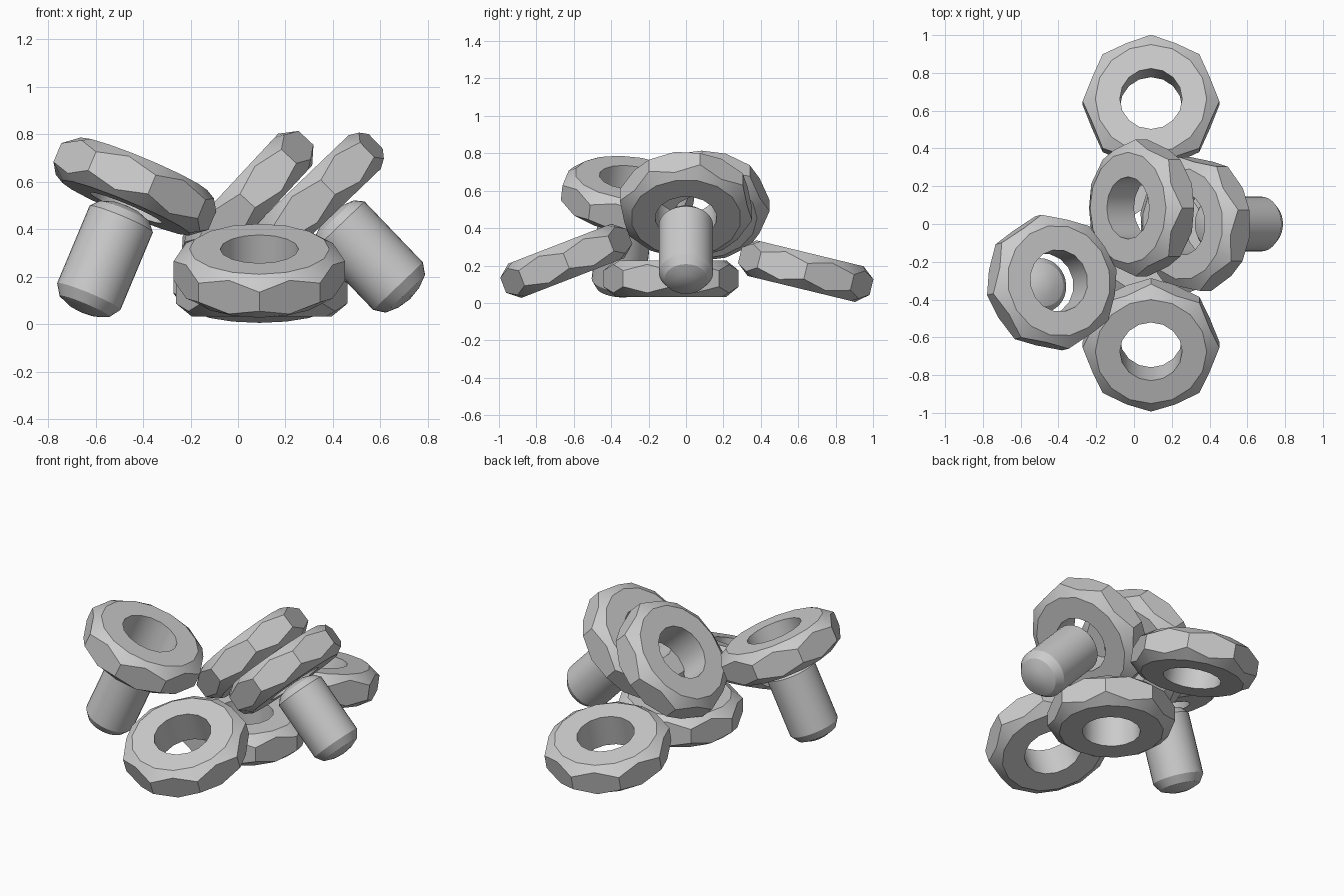
import bpy, bmesh
from math import sin, cos, pi, radians
from mathutils import Vector, Matrix

if "Cube" in bpy.data.objects:
    bpy.data.objects.remove(bpy.data.objects["Cube"])

H = 0.098  # half thickness of a nut


def ring(bm, r, z, n, r_mid=None, z_mid=None):
    """Ring of n verts; odd ones may use their own radius and height."""
    out = []
    for i in range(n):
        a = 2 * pi * i / n
        rr = r_mid if (i % 2 and r_mid) else r
        zz = z_mid if (i % 2 and r_mid) else z
        out.append(bm.verts.new((rr * cos(a), rr * sin(a), zz)))
    return out


def bridge(bm, a, b):
    n = len(a)
    for i in range(n):
        j = (i + 1) % n
        bm.faces.new((a[i], a[j], b[j], b[i]))


def finish(bm, name, centre, axis, spin):
    bmesh.ops.recalc_face_normals(bm, faces=bm.faces)
    me = bpy.data.meshes.new(name)
    bm.to_mesh(me)
    bm.free()
    ob = bpy.data.objects.new(name, me)
    bpy.context.collection.objects.link(ob)
    # frame: local z along the axis, local y kept close to world y
    z = Vector(axis).normalized()
    x = Vector((0, 1, 0)).cross(z).normalized()
    y = z.cross(x)
    rot = Matrix((x, y, z)).transposed().to_4x4()
    ob.matrix_world = (Matrix.Translation(centre) @ rot
                       @ Matrix.Rotation(radians(spin), 4, 'Z'))
    bpy.ops.object.select_all(action='DESELECT')
    ob.select_set(True)
    bpy.context.view_layer.objects.active = ob
    bpy.ops.object.shade_smooth_by_angle(angle=radians(28))
    return ob


def nut(name, centre, axis, spin=0):
    # octagonal body, chamfer dipping at the corners, round hole
    bm = bmesh.new()
    n, r = 16, 0.362
    mid = r * cos(pi / 8)
    loops = [
        ring(bm, 0.165, -H, n),
        ring(bm, 0.295, -H, n),
        ring(bm, r, -H + 0.055, n, mid, -H + 0.022),
        ring(bm, r, H - 0.055, n, mid, H - 0.022),
        ring(bm, 0.295, H, n),
        ring(bm, 0.165, H, n),
    ]
    for k in range(len(loops)):
        bridge(bm, loops[k], loops[(k + 1) % len(loops)])
    finish(bm, name, centre, axis, spin)


def shaft(name, centre, axis):
    # round pin with a shallow dome at both ends, hanging below the head
    bm = bmesh.new()
    prof = [(0.06, 0.095), (0.115, 0.115), (0.145, 0.15),
            (0.145, 0.505), (0.115, 0.55), (0.06, 0.572)]
    loops = [ring(bm, r, -t, 32) for r, t in prof]
    for a, b in zip(loops, loops[1:]):
        bridge(bm, a, b)
    for loop, t in ((loops[0], 0.088), (loops[-1], 0.58)):
        tip = bm.verts.new((0, 0, -t))
        for i in range(32):
            bm.faces.new((loop[i], loop[(i + 1) % 32], tip))
    finish(bm, name, centre, axis, 0)


# loose nuts: name, centre, axis
nut("back_nut", (0.09, 0.64, 0.17), (0, 0.235, 0.97))
nut("front_nut", (0.09, -0.64, 0.225), (0, -0.36, 0.93))
nut("flat_nut", (0.10, -0.08, 0.13), (0, 0, 1))
nut("leaning_nut", (0.04, 0.085, 0.52), (-0.73, 0, 0.68))

# bolts: a nut shaped head plus a pin along the same axis
for side, centre, axis, spin in (
        ("left", (-0.435, -0.31, 0.58), (0.385, 0.10, 0.92), 10),
        ("right", (0.325, 0.0, 0.525), (-0.69, 0, 0.72), 12)):
    nut(side + "_bolt_head", centre, axis, spin)
    shaft(side + "_bolt_shaft", centre, axis)
